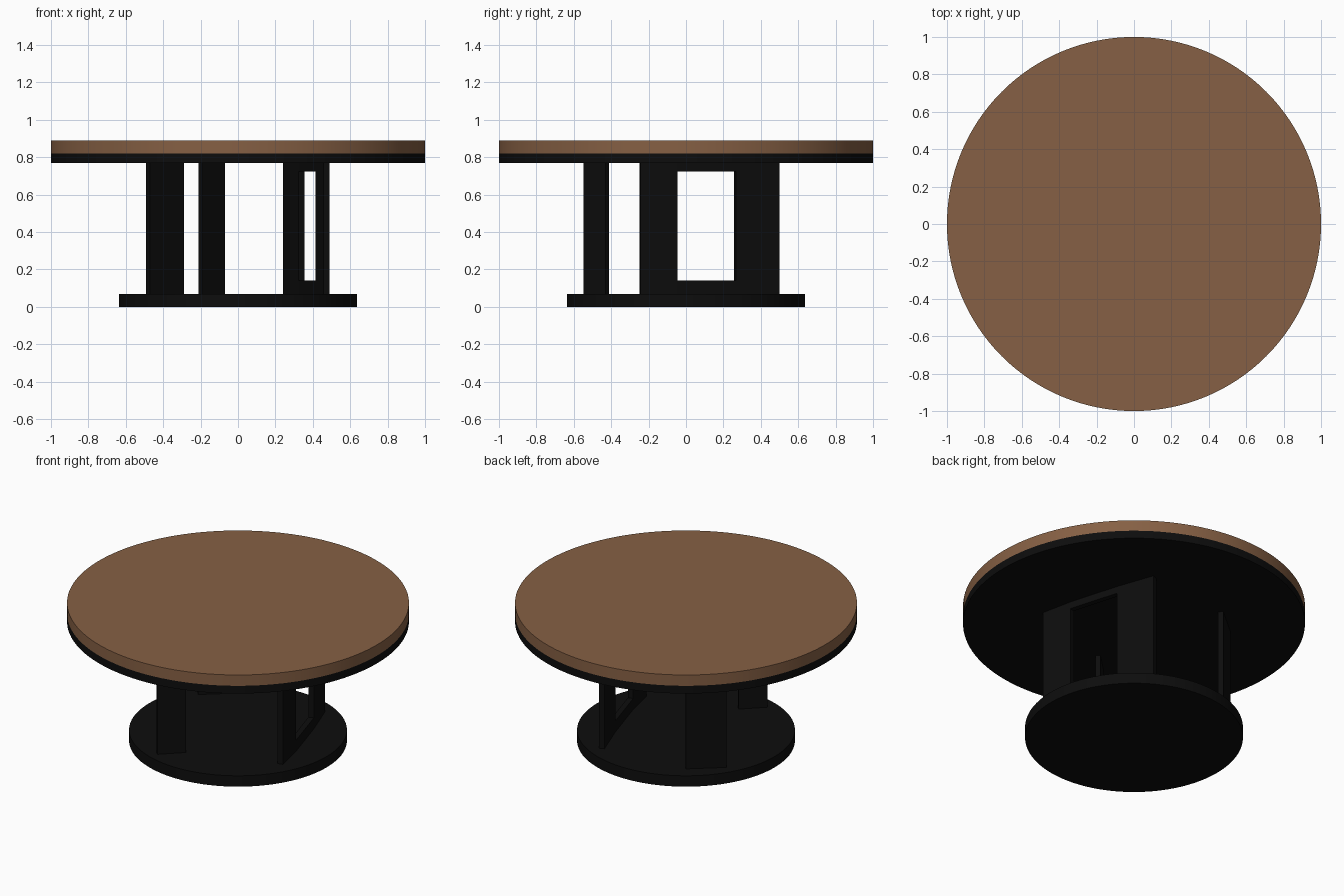
import bpy
import bmesh
import math
from mathutils import Vector

default = bpy.data.objects.get("Cube")
if default:
    bpy.data.objects.remove(default, do_unlink=True)


def material(name, rgb):
    mat = bpy.data.materials.new(name)
    mat.use_nodes = True
    color = (*rgb, 1)
    mat.diffuse_color = color
    mat.node_tree.nodes["Principled BSDF"].inputs["Base Color"].default_value = color
    return mat


wood = material("warm_brown_wood", (0.238, 0.117, 0.058))
black = material("matte_black", (0.004, 0.004, 0.004))

BASE_TOP, UNDERSIDE, SEAM, TOP = 0.07, 0.77, 0.82, 0.89


def disc(name, radius, z0, z1, mat):
    bpy.ops.mesh.primitive_cylinder_add(
        vertices=128, radius=radius, depth=z1 - z0, location=(0, 0, (z0 + z1) / 2))
    obj = bpy.context.object
    obj.name = name
    obj.data.materials.append(mat)
    bpy.ops.object.shade_smooth_by_angle(angle=math.radians(30))
    return obj


def panel(name, path, heights, thickness, hole=None):
    """Upright sheet along a floor path, thickened; hole is a (column, row) cell left open."""
    bm = bmesh.new()
    grid = [[bm.verts.new((x, y, z)) for z in heights] for x, y in path]
    for i in range(len(path) - 1):
        for j in range(len(heights) - 1):
            if (i, j) != hole:
                bm.faces.new((grid[i][j], grid[i + 1][j],
                              grid[i + 1][j + 1], grid[i][j + 1]))
    mesh = bpy.data.meshes.new(name)
    bm.to_mesh(mesh)
    bm.free()
    obj = bpy.data.objects.new(name, mesh)
    bpy.context.collection.objects.link(obj)
    mesh.materials.append(black)
    solid = obj.modifiers.new("thickness", "SOLIDIFY")
    solid.thickness = thickness
    solid.offset = 0
    return obj


def plank(name, center, width, angle, thickness):
    half = Vector((math.cos(angle), math.sin(angle))) * width / 2
    c = Vector(center)
    return panel(name, [c - half, c + half], [BASE_TOP, UNDERSIDE], thickness)


# Round top, its dark under-layer, and the round foot
disc("table_top", 1.0, SEAM, TOP, wood)
disc("under_top", 1.0, UNDERSIDE, SEAM, black)
disc("base_plate", 0.637, 0, BASE_TOP, black)

# Gently bowed support with a tall window
panel("window_support",
      [(0.473, -0.246), (0.431, -0.05), (0.339, 0.262), (0.256, 0.495)],
      [BASE_TOP, 0.14, 0.725, UNDERSIDE], 0.034, hole=(1, 1))

# Two plain upright planks
plank("front_support", (-0.14, -0.48), 0.17, math.radians(44), 0.028)
plank("back_support", (-0.39, 0.355), 0.238, math.radians(40), 0.033)
